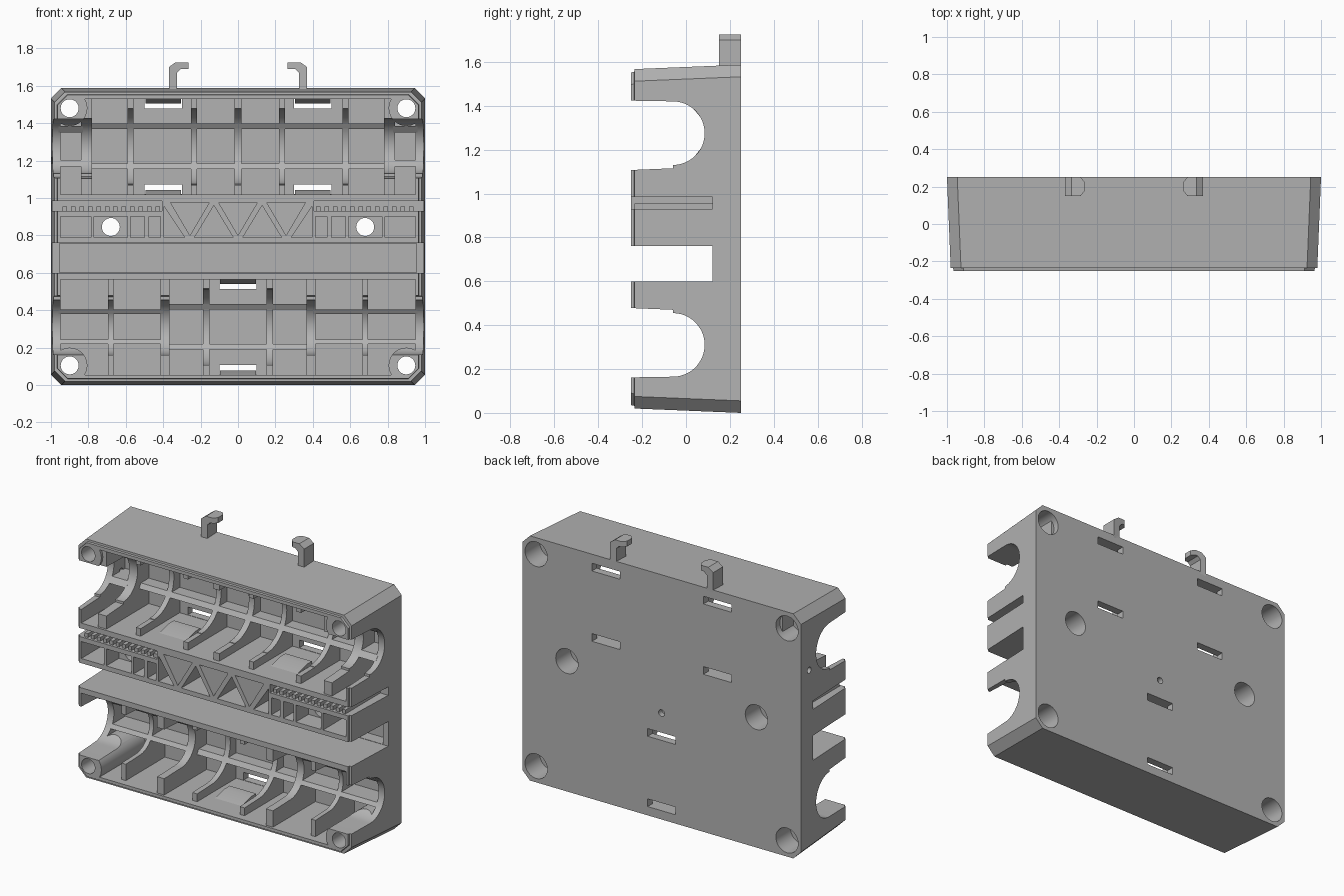
import bpy, bmesh, math

if "Cube" in bpy.data.objects:
    bpy.data.objects.remove(bpy.data.objects["Cube"])

grey = bpy.data.materials.new("grey_plastic")
grey.diffuse_color = (0.45, 0.45, 0.45, 1)
grey.use_nodes = True
grey.node_tree.nodes["Principled BSDF"].inputs["Base Color"].default_value = grey.diffuse_color


def loft(name, rings):
    """Solid skinned through rings of equal point count."""
    bm = bmesh.new()
    vs = [[bm.verts.new(p) for p in r] for r in rings]
    n = len(rings[0])
    for a, b in zip(vs, vs[1:]):
        for i in range(n):
            bm.faces.new((a[i], a[(i + 1) % n], b[(i + 1) % n], b[i]))
    bm.faces.new(vs[0])
    bm.faces.new(vs[-1])
    bmesh.ops.recalc_face_normals(bm, faces=bm.faces)
    me = bpy.data.meshes.new(name)
    bm.to_mesh(me)
    bm.free()
    me.materials.append(grey)
    ob = bpy.data.objects.new(name, me)
    bpy.context.collection.objects.link(ob)
    return ob


def prism_y(name, xz, y0, y1):
    return loft(name, [[(x, y, z) for x, z in xz] for y in (y0, y1)])


def prism_x(name, yz, x0, x1):
    return loft(name, [[(x, y, z) for y, z in yz] for x in (x0, x1)])


def box(name, x0, x1, y0, y1, z0, z1):
    return prism_y(name, [(x0, z0), (x1, z0), (x1, z1), (x0, z1)], y0, y1)


def circle(cx, cz, r, n=32):
    return [(cx + r * math.cos(math.tau * i / n), cz + r * math.sin(math.tau * i / n))
            for i in range(n)]


AX = -0.06            # depth of the cradle axes
FLOOR = 0.20          # inner face of the back plate
UP, LOW = 1.275, 0.31  # heights of the two cradle axes
HOLES = [(s * x, z) for s in (-1, 1) for x, z in ((0.9, 1.48), (0.9, 0.105), (0.68, 0.845))]


def cradle(c, r, s=1, front=-0.3, step=0.025):
    """U-shaped opening profile in y, z; the step is on the side given by s."""
    pts = [(front, c - s * (r + step)), (AX, c - s * (r + step * 0.6))]
    for i in range(25):
        a = -math.pi / 2 + math.pi * i / 24
        pts.append((AX + r * math.cos(a), c + s * r * math.sin(a)))
    pts.append((front, c + s * (r + 0.004)))
    return pts


# Tapered housing with chamfered corners and a small front lip
def outline(y, i):
    x, z0, z1, c = 1 - i, i, 1.587 - i, 0.055
    return [(px, y, pz) for px, pz in (
        (-x + c, z0), (x - c, z0), (x, z0 + c), (x, z1 - c),
        (x - c, z1), (-x + c, z1), (-x, z1 - c), (-x, z0 + c))]


housing = loft("housing", [outline(0.25, 0), outline(-0.235, 0.02),
                           outline(-0.236, 0.033), outline(-0.25, 0.035)])
cutters = []


def cut(ob):
    ob.hide_render = True
    cutters.append(ob)


# Two compartments whose outer corners leave room for screw posts
def compartment(z0, z1, post_z, top):
    r, px = 0.095, 0.9
    d = math.sqrt(r * r - 0.05 ** 2)
    edge, s = (z1, 1) if top else (z0, -1)
    other = z0 if top else z1
    a0 = math.atan2(edge - post_z, -d)
    a1 = math.atan2(-s * d, 0.05)
    if top:
        a1 += math.tau
    else:
        a0 += math.tau
    arc = [(px + r * math.cos(a0 + (a1 - a0) * i / 10),
            post_z + r * math.sin(a0 + (a1 - a0) * i / 10)) for i in range(11)]
    right = arc + [(0.95, other)]
    left = [(-x, z) for x, z in reversed(right)]
    cut(prism_y("compartment_cutter", right + left, -0.4, FLOOR))


compartment(1.02, 1.53, 1.48, True)
compartment(0.055, 0.565, 0.105, False)
cut(prism_x("upper_bore_cutter", cradle(UP, 0.145, 1), -1.2, 1.2))
cut(prism_x("lower_bore_cutter", cradle(LOW, 0.145, -1), -1.2, 1.2))

# Channel across the middle, deeper between the side walls
cut(box("channel_cutter", -1.2, 1.2, -0.4, 0.12, 0.60, 0.76))
cut(box("channel_floor_cutter", -0.955, 0.955, -0.3, FLOOR, 0.602, 0.758))

# Middle band: comb slots, pockets and screw recesses
for s in (-1, 1):
    def side_box(a, b, depth, z0, z1):
        cut(box("band_cutter", min(s * a, s * b), max(s * a, s * b), -0.4, depth, z0, z1))
    side_box(0.405, 1.2, 0.12, 0.93, 0.985)
    for a, b in ((0.785, 0.95), (0.50, 0.575), (0.415, 0.475)):
        side_box(a, b, FLOOR, 0.79, 0.90)
    side_box(0.59, 0.77, -0.12, 0.79, 0.90)
    cut(prism_y("end_cell_cutter", [(s * 0.285, 0.79), (s * 0.395, 0.79), (s * 0.395, 0.955)],
                -0.4, FLOOR))
# Triangular truss cells
for c in (-0.257, 0, 0.257):
    cut(prism_y("cell_cutter", [(c - 0.103, 0.975), (c + 0.103, 0.975), (c, 0.80)], -0.4, FLOOR))
for c in (-0.129, 0.129):
    cut(prism_y("cell_cutter", [(c - 0.103, 0.79), (c + 0.103, 0.79), (c, 0.96)], -0.4, FLOOR))

# Screw holes, wider at the back
for x, z in HOLES:
    cut(prism_y("hole_cutter", circle(x, z, 0.048), -0.4, 0.4))
    cut(prism_y("counterbore_cutter", circle(x, z, 0.08), 0.10, 0.4))

# Small blind hole in the back and a pin hole in the left side
cut(prism_y("back_dimple_cutter", circle(0, 0.69, 0.022, 16), 0.215, 0.4))
cut(prism_x("pin_hole_cutter", circle(0.16, 1.20, 0.02, 16), -1.2, -0.92))

# Clip windows through the back plate
CLIPS = [(-0.4, 1.02, 1.53), (0.4, 1.02, 1.53), (0, 0.055, 0.565)]
for x, z0, z1 in CLIPS:
    cut(box("window_cutter", x - 0.1, x + 0.1, 0.1, 0.4, z0 + 0.002, z0 + 0.052))
    cut(box("window_cutter", x - 0.1, x + 0.1, 0.1, 0.4, z1 - 0.052, z1 - 0.002))

for c in cutters:
    m = housing.modifiers.new("cut", 'BOOLEAN')
    m.operation, m.solver, m.object = 'DIFFERENCE', 'EXACT', c
dg = bpy.context.evaluated_depsgraph_get()
cut_mesh = bpy.data.meshes.new_from_object(housing.evaluated_get(dg))
housing.modifiers.clear()
housing.data = cut_mesh
for c in cutters:
    bpy.data.objects.remove(c)


# Curved ribs that hold the cylinders
def rib(name, x, w, c, r, s, z0, z1, front):
    notch = cradle(c, r, s, front, 0.025 if r < 0.16 else 0.006)
    if s < 0:
        notch.reverse()
    prof = [(front, z0)] + notch + [(front, z1), (FLOOR + 0.01, z1), (FLOOR + 0.01, z0)]
    prism_x(name, prof, x - w / 2, x + w / 2)


# Long spines joining the ribs, their fronts following the cylinder
def spine(name, x0, x1, c, r, dz, h):
    za, zb = c + dz - h / 2, c + dz + h / 2
    ya, yb = (AX + math.sqrt(r * r - (z - c) ** 2) for z in (za, zb))
    prism_x(name, [(ya, za), (yb, zb), (FLOOR + 0.01, zb), (FLOOR + 0.01, za)], x0, x1)


U = (1.01, 1.54)
L = (0.045, 0.575)
rib("upper_centre_rib", 0, 0.04, UP, 0.2, 1, *U, -0.22)
for s in (-1, 1):
    rib("upper_end_wall", s * 0.81, 0.06, UP, 0.145, 1, *U, -0.235)
    for x in (0.235, 0.575):
        rib("upper_rib", s * x, 0.034, UP, 0.2, 1, *U, -0.2)
    rib("lower_end_wall", s * 0.39, 0.05, LOW, 0.145, -1, *L, -0.235)
    rib("lower_end_rib", s * 0.68, 0.03, LOW, 0.145, -1, *L, -0.2)
    rib("lower_rib", s * 0.17, 0.034, LOW, 0.2, -1, *L, -0.2)
for dz in (-0.105, 0.108):
    spine("upper_spine", -0.79, 0.79, UP, 0.2, dz, 0.03)
    spine("lower_spine", -0.38, 0.38, LOW, 0.2, dz, 0.03)
    for s in (-1, 1):
        a, b = sorted((s * 0.83, s * 0.96))
        spine("upper_end_spine", a, b, UP, 0.145, dz * 0.85, 0.035)
        a, b = sorted((s * 0.40, s * 0.96))
        spine("lower_end_spine", a, b, LOW, 0.145, dz * 0.75, 0.025)

# Wedge clips in front of the windows
for x, z0, z1 in CLIPS:
    for z, s in ((z0, 1), (z1, -1)):
        prism_x("clip_wedge", [(-0.12, z - s * 0.005), (0.0, z + s * 0.024),
                               (0.05, z + s * 0.024), (0.05, z - s * 0.005)], x - 0.095, x + 0.095)

# Comb teeth standing in the side slots
for s in (-1, 1):
    for i in range(12):
        x = s * (0.43 + i * 0.045)
        box("comb_tooth", x - 0.012, x + 0.012, -0.235, 0.125, 0.925, 0.955)

# Hooks on the top edge, with narrowed tips
for s in (-1, 1):
    prof = [(0.37, 1.57), (0.325, 1.57), (0.325, 1.67), (0.305, 1.69), (0.285, 1.69),
            (0.265, 1.69), (0.265, 1.725), (0.285, 1.725), (0.335, 1.725), (0.37, 1.70)]
    hook = prism_y("top_hook", [(s * x, z) for x, z in prof], 0.15, 0.25)
    for v in hook.data.vertices:
        if abs(v.co.x) < 0.27:
            v.co.y = 0.2 + (v.co.y - 0.2) * 0.5

# Smooth the curved parts, keep edges sharp
for ob in bpy.context.scene.objects:
    ob.select_set(True)
bpy.context.view_layer.objects.active = housing
bpy.ops.object.shade_smooth_by_angle(angle=math.radians(25))
